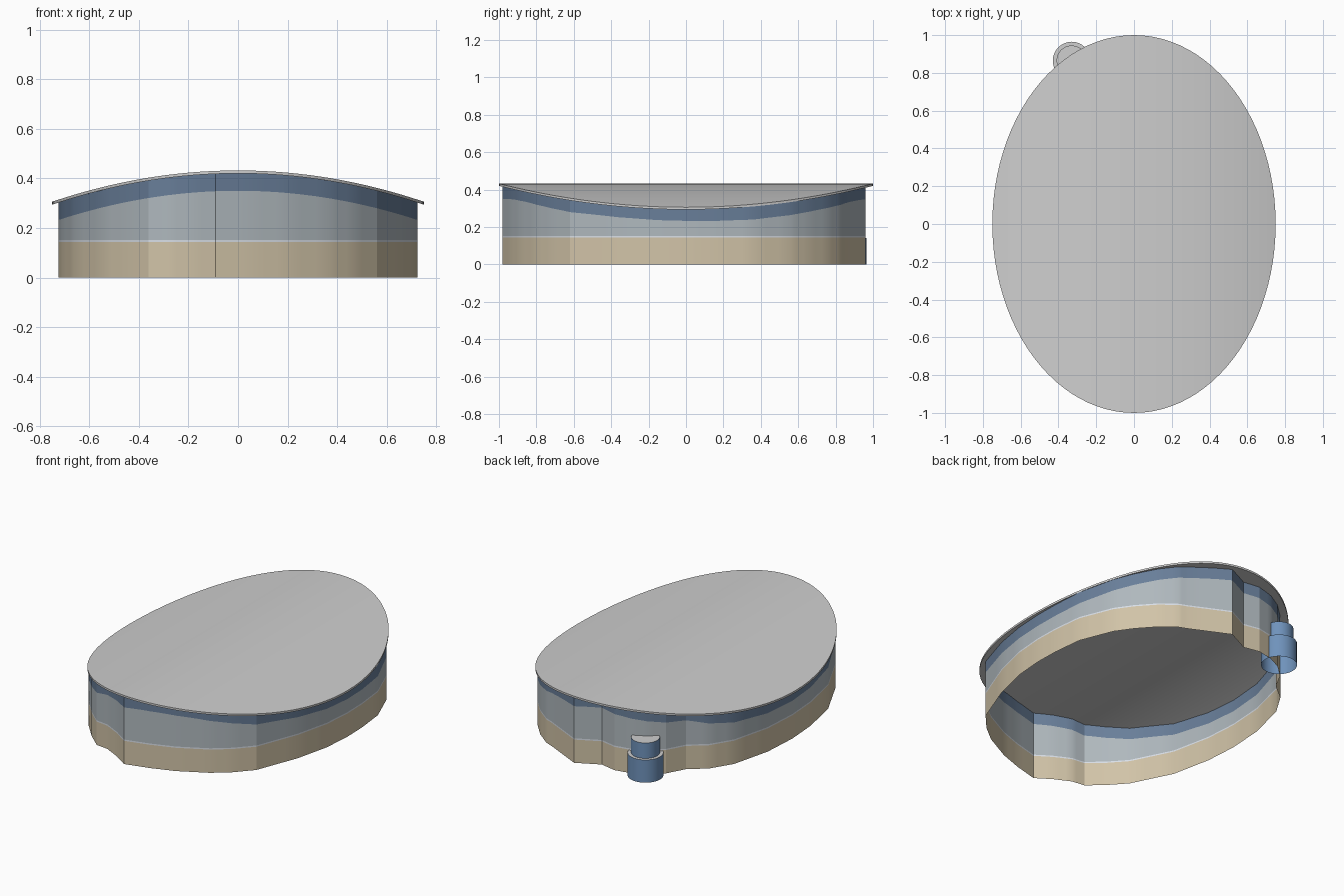
import bpy, bmesh, math
from mathutils import Vector

if "Cube" in bpy.data.objects:
    bpy.data.objects.remove(bpy.data.objects["Cube"])


def material(name, rgb):
    m = bpy.data.materials.new(name)
    m.use_nodes = True
    m.diffuse_color = (*rgb, 1)
    m.node_tree.nodes["Principled BSDF"].inputs["Base Color"].default_value = (*rgb, 1)
    return m


GREY = material("roof grey", (.62, .62, .62))
BEIGE = material("beige", (.64, .55, .39))
WHITE = material("pale white", (.78, .83, .9))
SILVER = material("silver grey", (.43, .48, .51))
SLATE = material("slate blue", (.14, .21, .32))
BLUE = material("clear blue", (.16, .29, .5))


def finish(name, bm, mats, angle=30):
    mesh = bpy.data.meshes.new(name)
    bm.to_mesh(mesh)
    bm.free()
    for m in mats:
        mesh.materials.append(m)
    ob = bpy.data.objects.new(name, mesh)
    bpy.context.collection.objects.link(ob)
    bpy.ops.object.select_all(action='DESELECT')
    ob.select_set(True)
    bpy.context.view_layer.objects.active = ob
    bpy.ops.object.shade_smooth_by_angle(angle=math.radians(angle))
    return ob


def roof_height(x):
    return .432 - .225 * x * x


# Oval roof, arched across its width
THICK = .012
bm = bmesh.new()
N = 48
rows = []
for i in range(N + 1):
    t = math.pi * i / N
    x, y = -.75 * math.cos(t), math.sin(t)
    ends = [0] if i in (0, N) else [-y, y]
    rows.append([bm.verts.new((x, e, roof_height(x))) for e in ends])
for a, b in zip(rows, rows[1:]):
    bm.faces.new(a[:1] + b + a[1:][::-1])
bmesh.ops.recalc_face_normals(bm, faces=bm.faces)
if sum(f.normal.z for f in bm.faces) < 0:
    bmesh.ops.reverse_faces(bm, faces=bm.faces)
under = bmesh.ops.extrude_face_region(bm, geom=list(bm.faces))
for v in under["geom"]:
    if isinstance(v, bmesh.types.BMVert):
        v.co.z -= THICK
bmesh.ops.recalc_face_normals(bm, faces=bm.faces)
finish("roof", bm, [GREY])

# Wall outline, counterclockwise from the front corner
outline = [
    (-.09, -.98), (.06, -.94), (.2, -.89), (.37, -.8), (.47, -.72), (.56, -.62),
    (.66, -.36), (.71, -.15), (.724, .03), (.72, .18), (.7, .36), (.62, .56),
    (.55, .66), (.46, .76), (.37, .83), (.32, .85), (.09, .96), (-.05, .89),
    (-.15, .91), (-.25, .89), (-.33, .85), (-.41, .78), (-.47, .67), (-.57, .59),
    (-.65, .46), (-.71, .22), (-.724, .0), (-.71, -.2), (-.66, -.44), (-.54, -.68),
    (-.45, -.78), (-.36, -.86), (-.28, -.87), (-.18, -.92),
]
path = []
for a, b in zip(outline, outline[1:] + outline[:1]):
    path += [Vector(a).lerp(Vector(b), k / 3) for k in range(3)]

# Striped wall: the upper band follows the arch of the roof
bm = bmesh.new()
columns = []
for p in path:
    top = roof_height(p.x) - THICK
    columns.append([bm.verts.new((p.x, p.y, z)) for z in (0, .143, .151, top - .07, top)])
for a, b in zip(columns, columns[1:] + columns[:1]):
    for band in range(4):
        f = bm.faces.new((a[band], b[band], b[band + 1], a[band + 1]))
        f.material_index = band
finish("wall", bm, [BEIGE, WHITE, SILVER, SLATE], 20)


# Stepped round housing set into the back wall, open below
def tube(name, radius, low, high):
    bm = bmesh.new()
    ring = bmesh.ops.create_circle(bm, cap_ends=True, radius=radius, segments=32)["verts"]
    for v in ring:
        v.co += Vector((-.33, .865, high))
    cap = bm.faces[:][0]
    if cap.normal.z < 0:
        cap.normal_flip()
    lower = [bm.verts.new((v.co.x, v.co.y, low)) for v in ring]
    for i in range(len(ring)):
        j = (i + 1) % len(ring)
        f = bm.faces.new((lower[i], lower[j], ring[j], ring[i]))
        f.material_index = 1
    bmesh.ops.recalc_face_normals(bm, faces=bm.faces)
    finish(name, bm, [GREY, BLUE])


tube("housing_base", .1, 0, .14)
tube("housing_top", .08, .14, .235)
